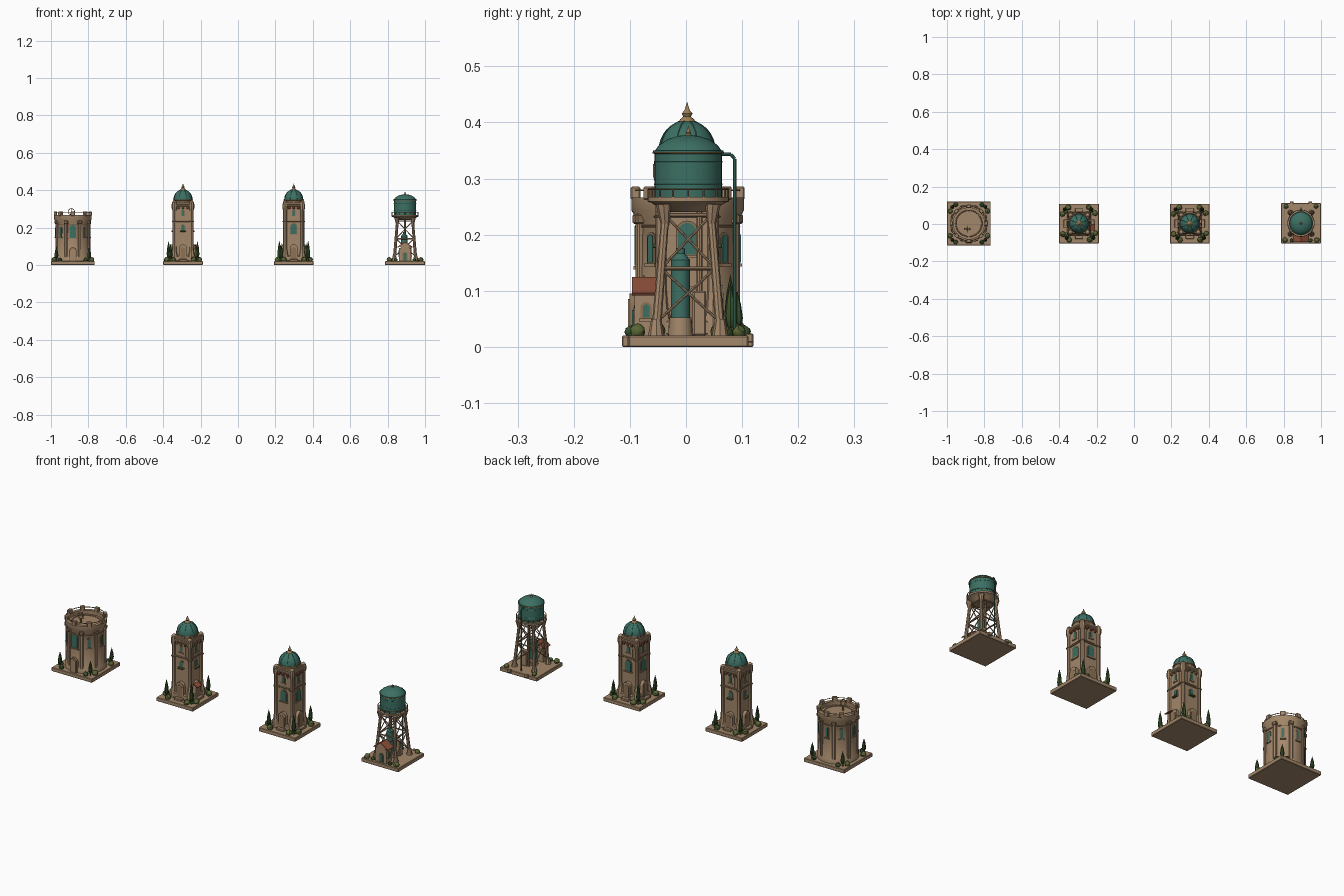
import bpy, bmesh, random
from math import pi, sin, cos, radians
from mathutils import Matrix, Vector

if "Cube" in bpy.data.objects:
    bpy.data.objects.remove(bpy.data.objects["Cube"])
random.seed(4)


def material(name, r, g, b):
    m = bpy.data.materials.new(name)
    m.use_nodes = True
    m.diffuse_color = (r, g, b, 1)
    bsdf = m.node_tree.nodes["Principled BSDF"]
    bsdf.inputs["Base Color"].default_value = (r, g, b, 1)
    bsdf.inputs["Roughness"].default_value = 0.9
    return m


STONE = material("sandstone", 0.37, 0.245, 0.145)
TRIM = material("dark stone trim", 0.27, 0.17, 0.09)
TEAL = material("teal copper", 0.045, 0.16, 0.125)
RED = material("terracotta", 0.27, 0.08, 0.045)
GOLD = material("old gold", 0.36, 0.22, 0.09)
CYPRESS = material("cypress green", 0.04, 0.085, 0.025)
BUSH = material("olive bush", 0.1, 0.13, 0.035)


def finish(name, bm, mat, M):
    bm.transform(M)
    bmesh.ops.recalc_face_normals(bm, faces=bm.faces)
    mesh = bpy.data.meshes.new(name)
    bm.to_mesh(mesh)
    bm.free()
    mesh.materials.append(mat)
    mesh.polygons.foreach_set("use_smooth", [True] * len(mesh.polygons))
    mesh.set_sharp_from_angle(angle=radians(35))
    ob = bpy.data.objects.new(name, mesh)
    bpy.context.collection.objects.link(ob)
    return ob


def at(x=0, y=0, z=0):
    return Matrix.Translation((x, y, z))


def turn(a):
    return Matrix.Rotation(a, 4, "Z")


def box(name, M, c, size, mat, bevel=0.0):
    bm = bmesh.new()
    bmesh.ops.create_cube(bm, size=1, matrix=at(*c) @ Matrix.Diagonal((*size, 1)))
    if bevel:
        bmesh.ops.bevel(bm, geom=bm.edges[:], offset=bevel, segments=1, affect="EDGES")
    return finish(name, bm, mat, M)


def lathe(name, M, profile, mat, sides=32):
    bm = bmesh.new()
    vs = [bm.verts.new((r, 0, z)) for r, z in profile]
    es = [bm.edges.new(p) for p in zip(vs, vs[1:])]
    bmesh.ops.spin(bm, geom=vs + es, cent=(0, 0, 0), axis=(0, 0, 1), angle=2 * pi, steps=sides)
    bmesh.ops.remove_doubles(bm, verts=bm.verts, dist=1e-5)
    return finish(name, bm, mat, M)


def rod(name, M, a, b, r1, mat, r2=None, sides=8):
    a, b = Vector(a), Vector(b)
    d = b - a
    bm = bmesh.new()
    T = Matrix.Translation((a + b) / 2) @ d.to_track_quat("Z", "Y").to_matrix().to_4x4()
    bmesh.ops.create_cone(bm, cap_ends=True, segments=sides, radius1=r1, radius2=r2 or r1,
                          depth=d.length, matrix=T)
    return finish(name, bm, mat, M)


def path(name, M, pts, r, mat):
    for a, b in zip(pts, pts[1:]):
        rod(name, M, a, b, r, mat)


def ring(name, M, R, z, r, mat):
    lathe(name, M, [(R + r * cos(k * pi / 3), z + r * sin(k * pi / 3)) for k in range(7)], mat)


def arch(name, M, w, h, dist, z, depth, mat):
    """Round-headed slab on the -y side, its outer face at y = -dist."""
    top = [(w / 2 * cos(k * pi / 8), z + h - w / 2 + w / 2 * sin(k * pi / 8)) for k in range(9)]
    bm = bmesh.new()
    f = bm.faces.new([bm.verts.new((x, -dist, v)) for x, v in [(-w / 2, z), (w / 2, z)] + top])
    out = bmesh.ops.extrude_face_region(bm, geom=[f])["geom"]
    bmesh.ops.translate(bm, vec=(0, depth, 0), verts=[v for v in out if isinstance(v, bmesh.types.BMVert)])
    return finish(name, bm, mat, M)


def window(name, M, w, h, dist, z):
    arch(name + "_frame", M, w + 0.008, h + 0.006, dist + 0.002, z - 0.002, 0.012, TRIM)
    arch(name + "_pane", M, w, h, dist + 0.004, z, 0.008, TEAL)
    box(name + "_sill", M, (0, -dist, z - 0.004), (w + 0.014, 0.012, 0.006), STONE)


def cypress(M, x, y, h):
    rod("cypress_trunk", M, (x, y, 0.018), (x, y, 0.04), 0.003, TRIM)
    lathe("cypress", M @ at(x, y, 0.03),
          [(0, 0), (0.008, 0.01), (0.0105, 0.3 * h), (0.007, 0.65 * h), (0, h)], CYPRESS, 8)


def bush(M, x, y, r, mat=BUSH):
    bm = bmesh.new()
    bmesh.ops.create_icosphere(bm, subdivisions=2, radius=r, matrix=at(x, y, 0.02 + r * 0.55))
    for v in bm.verts:
        v.co += Vector([random.uniform(-0.1, 0.1) * r for _ in range(3)])
    finish("bush", bm, mat, M)


def plinth(M, half):
    box("ground_slab", M, (0, 0, 0.01), (2 * half, 2 * half, 0.02), STONE, 0.002)


def finial(M, z, s):
    shape = [(0, 0), (0.017, 0), (0.013, 0.007), (0.007, 0.012), (0.01, 0.018), (0.005, 0.024), (0, 0.04)]
    lathe("finial", M @ at(0, 0, z), [(r * s, v * s) for r, v in shape], GOLD, 12)


def dome_profile(r, h, z, steps=8):
    return [(r * cos(k * pi / 2 / steps), z + h * sin(k * pi / 2 / steps)) for k in range(steps + 1)]


# Round keep
def round_tower(M):
    plinth(M, 0.117)
    lathe("keep_wall", M, [(0, 0.018), (0.1, 0.018), (0.1, 0.04), (0.093, 0.05), (0.09, 0.225),
                           (0.1, 0.243), (0.1, 0.266), (0.083, 0.266), (0.083, 0.246), (0, 0.246)], STONE, 40)
    ring("keep_band", M, 0.091, 0.215, 0.003, TRIM)
    ring("parapet_rail", M, 0.093, 0.279, 0.0018, GOLD)
    ring("roof_kerb", M, 0.07, 0.246, 0.003, TRIM)
    for k in range(8):
        R = M @ turn(k * pi / 4)
        box("merlon", R, (0, -0.093, 0.274), (0.023, 0.017, 0.023), STONE, 0.002)
        S = M @ turn((k + 0.5) * pi / 4)
        box("keep_buttress", S, (0, -0.09, 0.125), (0.016, 0.018, 0.21), STONE, 0.003)
        box("buttress_head", S, (0, -0.094, 0.228), (0.022, 0.018, 0.018), TRIM, 0.003)
        if k == 0:
            window("great_window", R, 0.032, 0.07, 0.091, 0.145)
        else:
            window("slit_window", R, 0.012, 0.05, 0.091, 0.15)
    arch("keep_door_frame", M, 0.04, 0.075, 0.104, 0.02, 0.02, TRIM)
    arch("keep_door", M, 0.03, 0.065, 0.106, 0.02, 0.02, STONE)
    # Armillary ornament on the roof
    rod("ornament_post", M, (-0.008, -0.03, 0.245), (-0.008, -0.03, 0.272), 0.005, GOLD)
    for a in (0, pi / 2):
        ring("ornament_hoop", M @ at(-0.008, -0.03, 0.285) @ Matrix.Rotation(pi / 2 + 0.3, 4, "X")
             @ Matrix.Rotation(a, 4, "Y"), 0.017, 0, 0.0017, GOLD)
    for sx in (-1, 1):
        for sy in (-1, 1):
            cypress(M, 0.088 * sx, 0.088 * sy, 0.07)
            bush(M, 0.1 * sx, 0.066 * sy, 0.014)
            bush(M, 0.07 * sx, 0.1 * sy, 0.012, CYPRESS)


# Domed square towers
def square_tower(M, red_cornice):
    plinth(M, 0.106)
    box("tower_foot", M, (0, 0, 0.034), (0.126, 0.126, 0.032), STONE, 0.006)
    box("tower_shaft", M, (0, 0, 0.18), (0.096, 0.096, 0.3), STONE)
    box("belt_course", M, (0, 0, 0.235), (0.104, 0.104, 0.008), TRIM, 0.002)
    box("cornice", M, (0, 0, 0.318), (0.112, 0.112, 0.012), STONE, 0.003)
    box("roof_slab", M, (0, 0, 0.33), (0.104, 0.104, 0.014), STONE, 0.003)
    lathe("dome_drum", M, [(0, 0.33), (0.051, 0.33), (0.051, 0.344), (0.054, 0.346), (0.054, 0.35), (0, 0.35)], TRIM)
    lathe("dome", M, dome_profile(0.051, 0.054, 0.35), TEAL)
    for k in range(8):
        pts = [(r + 0.0005, 0, z) for r, z in dome_profile(0.051, 0.054, 0.35, 5)]
        path("dome_rib", M @ turn((k + 0.5) * pi / 4), pts, 0.0012, TEAL)
    finial(M, 0.399, 0.95)
    for k in range(4):
        R = M @ turn(k * pi / 2)
        # Corner pier with a flared foot and capped turret
        C = R @ at(0.046, -0.046)
        lathe("corner_pier", C, [(0, 0.02), (0.02, 0.02), (0.02, 0.045), (0.013, 0.07), (0.0105, 0.1),
                                 (0.0105, 0.29), (0.015, 0.305), (0.015, 0.326), (0, 0.326)], STONE, 8)
        lathe("corner_cap", C, [(0.013, 0.325), (0.012, 0.337), (0.006, 0.343), (0, 0.347)], STONE, 8)
        ring("pier_collar", C, 0.0115, 0.232, 0.0025, TRIM)
        # Wall openings
        arch("wall_panel", R, 0.05, 0.07, 0.051, 0.24, 0.01, STONE)
        window("upper_window", R, 0.012, 0.032, 0.05, 0.262)
        if red_cornice:
            window("main_window", R, 0.032, 0.056, 0.049, 0.165)
            for x in (-0.024, 0, 0.024):
                box("cornice_bracket", R, (x, -0.053, 0.306), (0.013, 0.012, 0.014), RED, 0.002)
        else:
            window("main_window", R, 0.016, 0.03, 0.049, 0.185)
            box("window_box", R, (0, -0.056, 0.18), (0.03, 0.012, 0.008), BUSH, 0.002)
            for x in (-0.024, 0, 0.024):
                box("cornice_bracket", R, (x, -0.053, 0.306), (0.011, 0.012, 0.014), TRIM, 0.002)
        arch("niche_frame", R, 0.042, 0.08, 0.064, 0.03, 0.02, STONE)
        arch("niche", R, 0.028, 0.065, 0.066, 0.03, 0.006, TRIM)
        box("doorstep", R, (0, -0.072, 0.025), (0.044, 0.02, 0.012), STONE, 0.002)
        # Garden corner
        cypress(M @ turn(k * pi / 2), 0.077, -0.077 + 0.01 * (k % 2), 0.1 - 0.015 * (k % 2))
        bush(R, 0.088, -0.052, 0.014)
        bush(R, 0.056, -0.086, 0.015)
        bush(R, 0.07, -0.064, 0.012, CYPRESS)
    if not red_cornice:
        box("awning", M @ at(0.072, -0.02, 0.1) @ Matrix.Rotation(0.5, 4, "Y"),
            (0, 0, 0), (0.028, 0.036, 0.005), RED)


# Water tower on legs
def water_tower(M):
    plinth(M, 0.107)
    lathe("tank_seat", M, [(0, 0.24), (0.04, 0.24), (0.05, 0.247), (0.066, 0.257), (0.073, 0.259),
                           (0.073, 0.267), (0, 0.267)], STONE)
    lathe("tank", M, [(0, 0.266), (0.06, 0.266), (0.06, 0.344), (0.063, 0.345), (0.063, 0.35), (0, 0.35)], TEAL)
    lathe("tank_lid", M, [(0.06, 0.349), (0.052, 0.36), (0.037, 0.37), (0.018, 0.376), (0, 0.378)], TEAL)
    finial(M, 0.374, 0.5)
    ring("tank_rim", M, 0.062, 0.346, 0.002, GOLD)
    for z in (0.29, 0.33):
        ring("tank_hoop", M, 0.06, z, 0.0015, TEAL)
    ring("deck_rail", M, 0.071, 0.281, 0.0016, TRIM)
    for k in range(16):
        R = M @ turn(k * pi / 8)
        rod("rail_post", R, (0.071, 0, 0.264), (0.071, 0, 0.281), 0.0016, TRIM)

    def leg_at(z):
        return 0.057 - 0.017 * (z - 0.03) / 0.215

    for k in range(4):
        R = M @ turn(k * pi / 2)
        p, q = leg_at(0.03), leg_at(0.248)
        rod("leg", R, (p, -p, 0.03), (q, -q, 0.248), 0.0085, STONE, 0.007)
        rod("leg_foot", R, (p, -p, 0.018), (p, -p, 0.05), 0.015, STONE, 0.009)
        rod("leg_bracket", R, (0.041, -0.041, 0.215), (0.044, -0.044, 0.255), 0.007, STONE, 0.014)
        for lo, hi in ((0.045, 0.14), (0.14, 0.235)):
            a, b = leg_at(lo), leg_at(hi)
            for s in (-1, 1):
                rod("cross_brace", R, (a * s, -a, lo), (-b * s, -b, hi), 0.0025, STONE)
            rod("tie_beam", R, (-b, -b, hi), (b, -b, hi), 0.0035, STONE)
    # Standpipe and overflow pipe
    rod("riser_pipe", M, (0, 0.02, 0.02), (0, 0.02, 0.245), 0.005, STONE)
    path("overflow_pipe", M, [(0, 0.055, 0.343), (0, 0.076, 0.343), (0, 0.083, 0.335), (0, 0.083, 0.02)], 0.003, TEAL)
    # Teal cistern under the tank
    lathe("cistern", M @ at(-0.004, -0.014), [(0, 0.05), (0.017, 0.05), (0.017, 0.155), (0.008, 0.166),
                                              (0.008, 0.175), (0, 0.177)], TEAL, 20)
    lathe("cistern_base", M @ at(-0.004, -0.014), [(0, 0.02), (0.022, 0.02), (0.02, 0.052), (0, 0.052)], STONE, 20)
    box("pump_box", M, (0.02, 0.02, 0.06), (0.03, 0.024, 0.08), STONE, 0.003)
    # Pump house with a gabled roof
    H = M @ at(0, -0.075)
    box("house_wall", H, (0, 0, 0.055), (0.062, 0.042, 0.074), STONE)
    rod("house_gable", H @ at(0, 0, 0.1) @ Matrix.Diagonal((1, 1, 0.72, 1)),
        (0, -0.021, 0), (0, 0.021, 0), 0.032, STONE, sides=4)
    for s in (-1, 1):
        box("house_roof", H @ at(0.02 * s, 0, 0.108) @ Matrix.Rotation(0.6 * s, 4, "Y"),
            (0, 0, 0), (0.05, 0.05, 0.005), RED)
        bush(M, 0.085 * s, -0.09, 0.014)
        bush(M, 0.05 * s, -0.092, 0.01, CYPRESS)
        bush(M, 0.08 * s, 0.09, 0.012)
        window("house_window", H @ turn(s * pi / 2), 0.012, 0.024, 0.031, 0.052)
    window("house_door", H, 0.018, 0.042, 0.021, 0.024)
    for x in (-0.05, 0.05):
        box("valve_block", M, (x, 0.109, 0.016), (0.02, 0.014, 0.016), STONE, 0.002)


round_tower(at(-0.883, 0.003))
square_tower(at(-0.294, 0.002), False)
square_tower(at(0.298, 0.002), True)
water_tower(at(0.893, 0.004))
